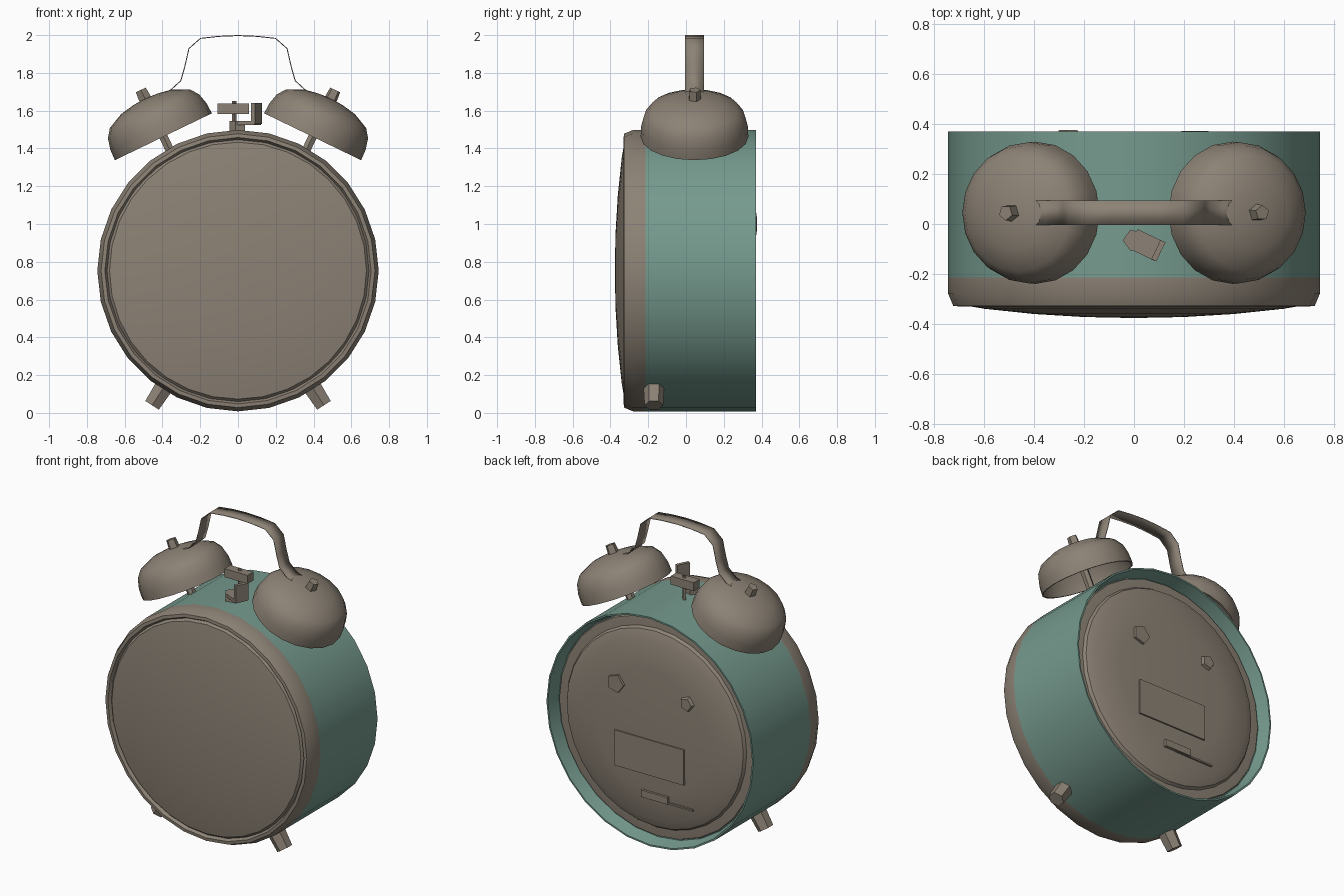
import bpy, bmesh, math
from mathutils import Vector, Matrix

cube = bpy.data.objects.get("Cube")
if cube:
    bpy.data.objects.remove(cube, do_unlink=True)


def material(name, rgb):
    m = bpy.data.materials.new(name)
    m.use_nodes = True
    m.diffuse_color = (*rgb, 1)
    m.node_tree.nodes["Principled BSDF"].inputs["Base Color"].default_value = (*rgb, 1)
    return m


brown = material("warm_grey_metal", (0.265, 0.225, 0.18))
teal = material("teal_paint", (0.18, 0.325, 0.27))


def finish(name, bm, mat, smooth=35):
    bmesh.ops.remove_doubles(bm, verts=bm.verts, dist=1e-5)
    bmesh.ops.recalc_face_normals(bm, faces=bm.faces)
    me = bpy.data.meshes.new(name)
    bm.to_mesh(me)
    bm.free()
    me.materials.append(mat)
    ob = bpy.data.objects.new(name, me)
    bpy.context.collection.objects.link(ob)
    if smooth:
        bpy.ops.object.select_all(action='DESELECT')
        ob.select_set(True)
        bpy.context.view_layer.objects.active = ob
        bpy.ops.object.shade_smooth_by_angle(angle=math.radians(smooth))
    return ob


def lathe(name, profile, origin, axis, mat, sides=28, smooth=35):
    """Revolve (radius, height) points around an axis through origin."""
    bm = bmesh.new()
    place = Matrix.Translation(origin) @ Vector(axis).to_track_quat('Z', 'Y').to_matrix().to_4x4()
    verts = [bm.verts.new((r, 0, h)) for r, h in profile]
    edges = [bm.edges.new(p) for p in zip(verts, verts[1:])]
    bmesh.ops.spin(bm, geom=verts + edges, cent=(0, 0, 0), axis=(0, 0, 1),
                   angle=math.tau, steps=sides)
    bmesh.ops.transform(bm, matrix=place, verts=bm.verts)
    return finish(name, bm, mat, smooth)


def rod(name, start, end, radius, mat=brown, sides=6, tip=1.0):
    span = Vector(end) - Vector(start)
    n = span.length
    return lathe(name, [(0, 0), (radius, 0), (radius * tip, n), (0, n)],
                 start, span, mat, sides, 0)


def box(name, center, size, turn=0, mat=brown):
    bm = bmesh.new()
    bmesh.ops.create_cube(bm, size=1)
    bmesh.ops.transform(bm, verts=bm.verts, matrix=Matrix.Translation(center)
                        @ Matrix.Rotation(turn, 4, 'Z') @ Matrix.Diagonal((*size, 1)))
    return finish(name, bm, mat, 0)


HUB = Vector((0, 0, 0.753))
BACK = (0, 1, 0)
R = 0.745

# Drum case with a recessed back
lathe("case", [(0, -0.2), (R, -0.215), (R, 0.37), (0.735, 0.37), (0.715, 0.285), (0, 0.285)],
      HUB, BACK, teal)

# Front bezel and domed dial
lathe("bezel", [(0, -0.215), (R, -0.215), (R, -0.28), (0.725, -0.328), (0.705, -0.33),
                (0.69, -0.305), (0, -0.3)], HUB, BACK, brown)
lathe("dial_glass", [(0, -0.3), (0.698, -0.305), (0.68, -0.326), (0.6, -0.34),
                     (0.4, -0.361), (0.2, -0.373), (0, -0.377)], HUB, BACK, brown, 32)

# Back rim ring and raised back cover
lathe("back_ring", [(0, 0.28), (0.712, 0.28), (0.705, 0.295), (0.655, 0.3), (0, 0.3)],
      HUB, BACK, brown)
lathe("back_cover", [(0, 0.295), (0.65, 0.295), (0.635, 0.318), (0.58, 0.34),
                     (0.4, 0.355), (0, 0.36)], HUB, BACK, brown, 32)

# Back details
rod("alarm_knob", (0.25, 0.34, 1.0), (0.25, 0.372, 1.0), 0.06, sides=5)
rod("time_knob", (-0.26, 0.34, 1.0), (-0.26, 0.376, 1.0), 0.055, sides=5, tip=0.75)
box("battery_door", (0.01, 0.356, 0.58), (0.5, 0.02, 0.23))
box("battery_latch", (-0.03, 0.355, 0.335), (0.19, 0.03, 0.045))
box("latch_slot", (-0.16, 0.355, 0.315), (0.28, 0.012, 0.01))

# Bells, posts, nuts and feet on both sides
Y = 0.045
for side, s in (("right", -1), ("left", 1)):
    axis = Vector((s * 0.435, 0, 0.9)).normalized()
    base = Vector((s * 0.395, Y, 1.462))
    lathe(side + "_bell", [(0, 0.2), (0.14, 0.185), (0.23, 0.145), (0.26, 0.1), (0.275, 0),
                           (0.285, 0), (0.283, 0.06), (0.268, 0.12), (0.235, 0.165),
                           (0.15, 0.205), (0.07, 0.22), (0, 0.224)], base, axis, brown, 20, 50)
    rod(side + "_bell_post", base - axis * 0.1, base + axis * 0.2, 0.026)
    rod(side + "_bell_nut", base + axis * 0.21, base + axis * 0.275, 0.036, sides=5, tip=0.85)
    rod(side + "_foot", (s * 0.365, -0.17, 0.18), (s * 0.455, -0.17, 0.04), 0.058, tip=0.85)

# Carrying handle: a bent flat strip
half = [(0.48, 1.665), (0.36, 1.71), (0.305, 1.76), (0.285, 1.83), (0.262, 1.93),
        (0.2, 1.985), (0.1, 1.996)]
path = [(-x, z) for x, z in half] + [(0, 2.0)] + half[::-1]
bm = bmesh.new()
rows = [[bm.verts.new((x, Y + d, z)) for d in (-0.05, 0.05)] for x, z in path]
for a, b in zip(rows, rows[1:]):
    bm.faces.new((a[0], b[0], b[1], a[1]))
handle = finish("handle", bm, brown, 25)
solid = handle.modifiers.new("thickness", 'SOLIDIFY')
solid.thickness = 0.005
solid.offset = -1 if handle.data.polygons[len(rows) // 2].normal.z > 0 else 1

# Striker between the bells
box("striker_head", (-0.025, Y, 1.61), (0.165, 0.06, 0.055))
rod("striker_stem", (-0.02, Y, 1.47), (-0.02, Y, 1.65), 0.012, sides=4)

# Stop lever on top of the case
rod("lever_pivot", (0, -0.065, 1.48), (0, -0.065, 1.545), 0.045, sides=5)
box("lever_arm", (0.05, -0.085, 1.535), (0.12, 0.085, 0.02), -0.45)
box("lever_tab", (0.098, -0.107, 1.585), (0.022, 0.085, 0.11), -0.45)
